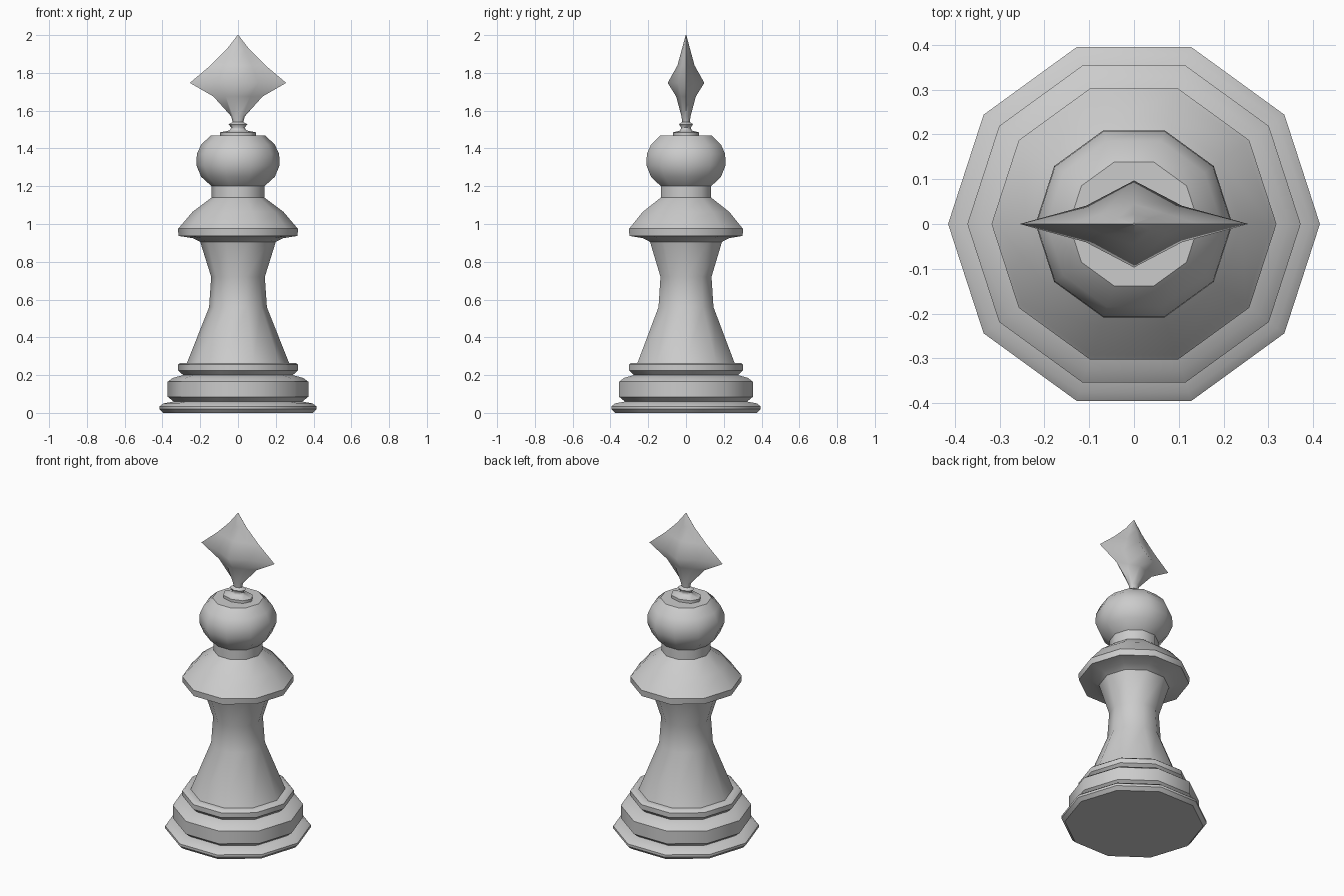
import bpy, bmesh, math

if "Cube" in bpy.data.objects:
    bpy.data.objects.remove(bpy.data.objects["Cube"])


def loft(name, rings, angle=40):
    """Skin a closed solid through equal-length rings of points."""
    bm = bmesh.new()
    loops = [[bm.verts.new(p) for p in ring] for ring in rings]
    n = len(loops[0])
    for a, b in zip(loops, loops[1:]):
        for i in range(n):
            j = (i + 1) % n
            bm.faces.new((a[i], a[j], b[j], b[i]))
    bm.faces.new(loops[0][::-1])
    bm.faces.new(loops[-1])
    bmesh.ops.recalc_face_normals(bm, faces=bm.faces[:])
    mesh = bpy.data.meshes.new(name)
    bm.to_mesh(mesh)
    bm.free()
    ob = bpy.data.objects.new(name, mesh)
    bpy.context.collection.objects.link(ob)
    bpy.ops.object.select_all(action='DESELECT')
    ob.select_set(True)
    bpy.context.view_layer.objects.active = ob
    bpy.ops.object.shade_smooth_by_angle(angle=math.radians(angle))
    return ob


def turned(name, profile, sides=10):
    """Ten-sided turning from (radius, height) pairs."""
    rings = [[(r * math.cos(2 * math.pi * i / sides),
               r * math.sin(2 * math.pi * i / sides), z)
              for i in range(sides)] for r, z in profile]
    return loft(name, rings)


def star_ring(x, y, k, z):
    """Eight-point ring: axis tips x and y, diagonals at fraction k."""
    a, b = x * k, y * k
    return [(x, 0, z), (a, b, z), (0, y, z), (-a, b, z),
            (-x, 0, z), (-a, -b, z), (0, -y, z), (a, -b, z)]


# Stepped foot, waisted stem, flared collar and rounded head
turned("body", [
    (0.395, 0.0), (0.415, 0.02), (0.415, 0.035), (0.395, 0.05),
    (0.34, 0.06), (0.372, 0.085), (0.372, 0.165), (0.345, 0.185),
    (0.29, 0.20), (0.318, 0.225), (0.318, 0.255), (0.305, 0.265),
    (0.27, 0.265), (0.153, 0.56), (0.142, 0.72), (0.20, 0.905),
    (0.24, 0.925), (0.315, 0.937), (0.318, 0.975), (0.308, 0.985),
    (0.24, 1.065), (0.14, 1.14), (0.14, 1.20), (0.195, 1.25),
    (0.22, 1.31), (0.218, 1.37), (0.195, 1.42), (0.145, 1.468)])

# Diamond finial on a small oval collar
loft("finial", [star_ring(*r) for r in [
    (0.095, 0.07, 0.71, 1.46), (0.095, 0.07, 0.71, 1.485),
    (0.045, 0.03, 0.71, 1.495), (0.035, 0.025, 0.71, 1.51),
    (0.05, 0.037, 0.71, 1.528), (0.028, 0.02, 0.71, 1.54),
    (0.036, 0.024, 0.71, 1.57), (0.13, 0.052, 0.5, 1.675),
    (0.255, 0.097, 0.42, 1.747), (0.145, 0.045, 0.5, 1.84),
    (0.06, 0.022, 0.6, 1.925), (0.002, 0.002, 0.7, 2.0)]], angle=60)
